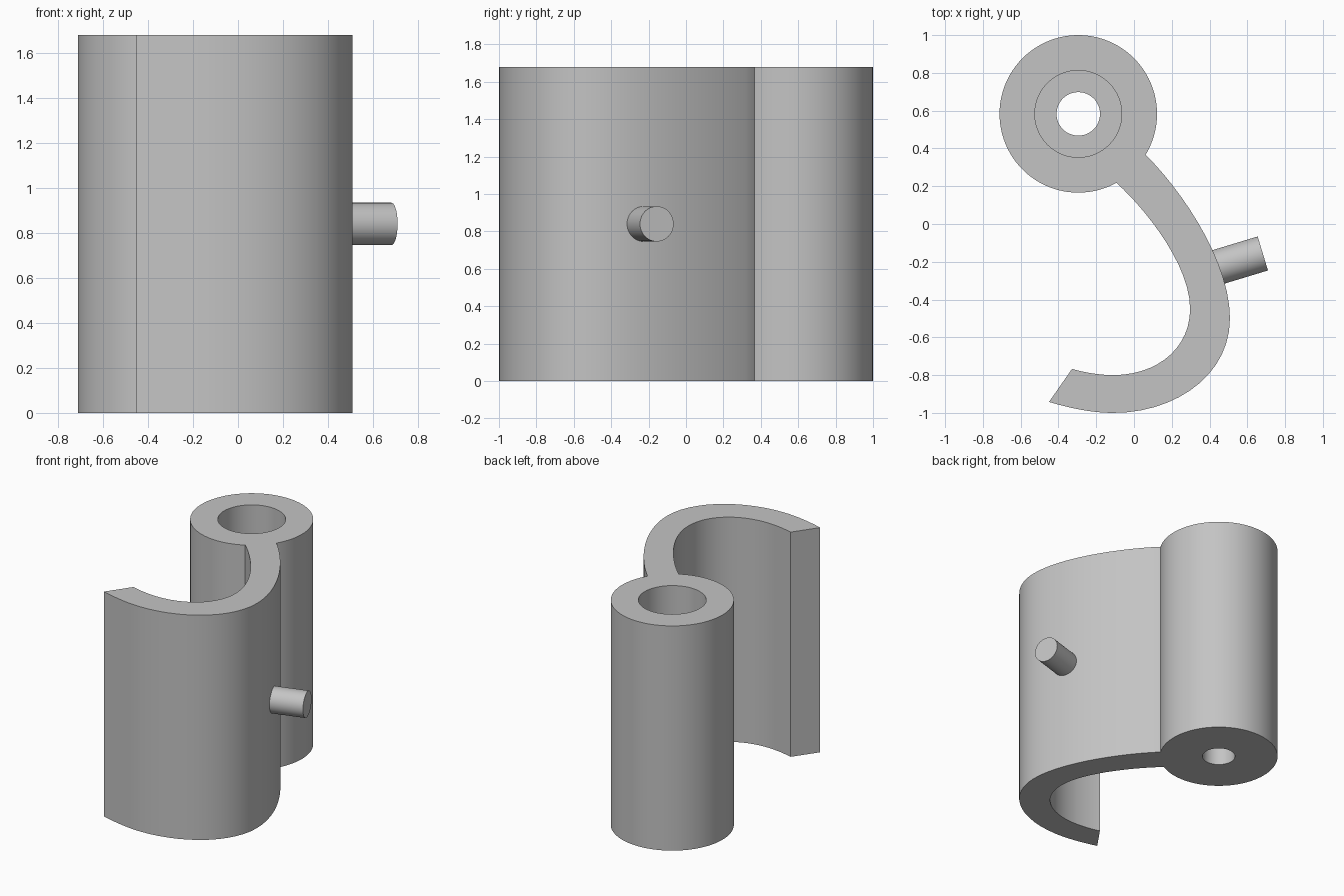
import bpy, bmesh, math
from mathutils import Vector
from mathutils.geometry import interpolate_bezier

cube = bpy.data.objects.get("Cube")
if cube:
    bpy.data.objects.remove(cube, do_unlink=True)

HEIGHT = 1.68
CENTRE = Vector((-0.295, 0.583))
RADIUS, BORE, HOLE = 0.417, 0.23, 0.115
LEDGE = 0.7  # height of the step inside the bore

grey = bpy.data.materials.new("plain grey")
grey.use_nodes = True
colour = (0.55, 0.55, 0.55, 1)
grey.diffuse_color = colour
grey.node_tree.nodes["Principled BSDF"].inputs["Base Color"].default_value = colour


def finish(name, bm):
    bmesh.ops.recalc_face_normals(bm, faces=bm.faces)
    mesh = bpy.data.meshes.new(name)
    bm.to_mesh(mesh)
    bm.free()
    mesh.materials.append(grey)
    obj = bpy.data.objects.new(name, mesh)
    bpy.context.collection.objects.link(obj)
    bpy.ops.object.select_all(action='DESELECT')
    obj.select_set(True)
    bpy.context.view_layer.objects.active = obj
    bpy.ops.object.shade_smooth_by_angle(angle=math.radians(30))
    return obj


def lathe(name, profile, steps=96):
    """Spin a closed (radius, height) profile about z."""
    bm = bmesh.new()
    rings = []
    for i in range(steps):
        a = math.tau * i / steps
        rings.append([bm.verts.new((r * math.cos(a), r * math.sin(a), z))
                      for r, z in profile])
    n = len(profile)
    for i in range(steps):
        a, b = rings[i], rings[(i + 1) % steps]
        for j in range(n):
            k = (j + 1) % n
            bm.faces.new((a[j], b[j], b[k], a[k]))
    return finish(name, bm)


def smooth_path(points, steps=14):
    """Chain of cubic curves: knot, handle, handle, knot, ..."""
    pts = [Vector((x, y, 0)) for x, y in points]
    path = [pts[0]]
    for i in range(0, len(pts) - 1, 3):
        path += interpolate_bezier(*pts[i:i + 4], steps)[1:]
    return path


# Hollow barrel with a stepped bore
barrel = lathe("barrel", [(RADIUS, 0), (RADIUS, HEIGHT), (BORE, HEIGHT),
                          (BORE, LEDGE), (HOLE, LEDGE), (HOLE, 0)])
barrel.location = (CENTRE.x, CENTRE.y, 0)

# Curved hook plate, rooted just inside the barrel wall
outer = smooth_path([(0.063, 0.365), (0.26, 0.17), (0.508, -0.2), (0.508, -0.5),
                     (0.508, -0.8), (0.22, -1), (-0.11, -1),
                     (-0.22, -1), (-0.34, -0.975), (-0.45, -0.942)])
inner = smooth_path([(-0.095, 0.22), (0.05, 0.09), (0.297, -0.21), (0.297, -0.45),
                     (0.297, -0.66), (0.12, -0.8), (-0.11, -0.8),
                     (-0.18, -0.8), (-0.26, -0.787), (-0.328, -0.767)])
hub = CENTRE.to_3d()
for side in (outer, inner):
    side.insert(0, hub + (side[0] - hub) * 0.9)
bm = bmesh.new()
loops = []
for z in (0, HEIGHT):
    loops.append([[bm.verts.new((p.x, p.y, z)) for p in side] for side in (outer, inner)])
(ob, ib), (ot, it) = loops
for i in range(len(outer) - 1):
    for a, b in ((ob, ot), (it, ib), (ib, ob), (ot, it)):
        bm.faces.new((a[i], a[i + 1], b[i + 1], b[i]))
for i in (0, -1):
    bm.faces.new((ob[i], ot[i], it[i], ib[i]))
finish("hook_plate", bm)

# Round peg sticking out of the plate
axis = Vector((0.957, 0.29, 0)).normalized()
tip = Vector((0.682, -0.156, 0.84))
length = 0.32
bm = bmesh.new()
bmesh.ops.create_cone(bm, cap_ends=True, segments=48, radius1=0.094,
                      radius2=0.094, depth=length)
peg = finish("side_peg", bm)
peg.rotation_euler = axis.to_track_quat('Z', 'Y').to_euler()
peg.location = tip - axis * length / 2
